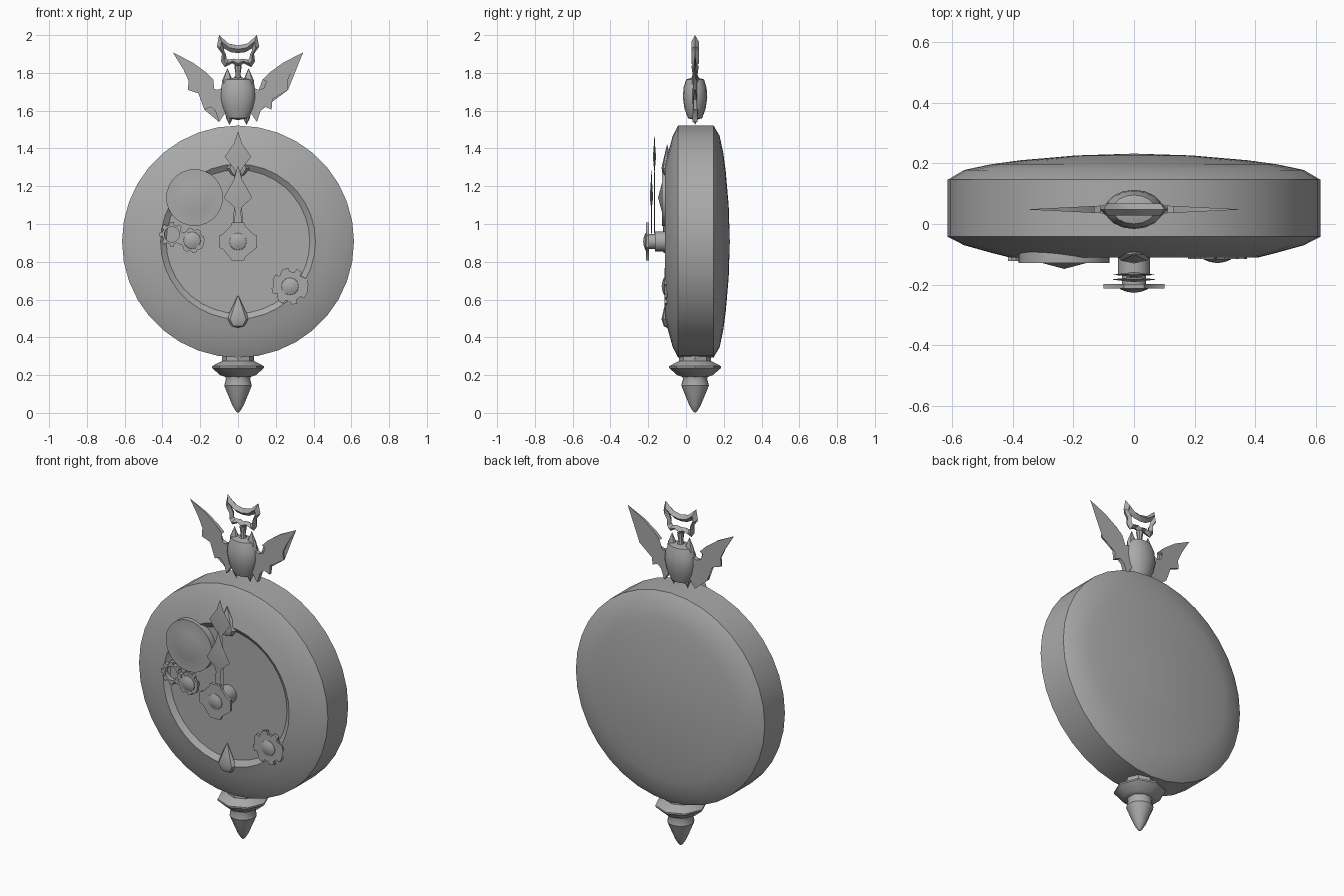
import bpy, bmesh, math
from mathutils import Vector

if "Cube" in bpy.data.objects:
    bpy.data.objects.remove(bpy.data.objects["Cube"])

grey = bpy.data.materials.new("plain grey")
grey.use_nodes = True
grey.diffuse_color = (0.4, 0.4, 0.4, 1)
grey.node_tree.nodes["Principled BSDF"].inputs["Base Color"].default_value = (0.4, 0.4, 0.4, 1)

MID_Y = 0.048      # depth of the finial and the winged crest
DIAL = (0, 0, 0.907)


def finish(name, bm, angle=35):
    bmesh.ops.recalc_face_normals(bm, faces=bm.faces)
    me = bpy.data.meshes.new(name)
    bm.to_mesh(me)
    bm.free()
    ob = bpy.data.objects.new(name, me)
    bpy.context.collection.objects.link(ob)
    me.materials.append(grey)
    bpy.ops.object.select_all(action='DESELECT')
    ob.select_set(True)
    bpy.context.view_layer.objects.active = ob
    bpy.ops.object.shade_smooth_by_angle(angle=math.radians(angle))
    return ob


def lathe(name, profile, centre, axis='Z', segs=32, squash=1, angle=35):
    """Revolve (radius, height) points around an axis; squash flattens y."""
    bm = bmesh.new()
    c = Vector(centre)
    rings = []
    for r, h in profile:
        ring = []
        for i in range(segs if r else 1):
            a = math.tau * i / segs
            u, v = r * math.cos(a), r * math.sin(a)
            ring.append(bm.verts.new(c + Vector((u, v * squash, h) if axis == 'Z' else (u, h, v))))
        rings.append(ring)
    for a, b in zip(rings, rings[1:]):
        for i in range(segs):
            j = (i + 1) % segs
            if len(a) == 1:
                bm.faces.new((a[0], b[i], b[j]))
            elif len(b) == 1:
                bm.faces.new((a[i], a[j], b[0]))
            else:
                bm.faces.new((a[i], a[j], b[j], b[i]))
    for ring in (rings[0], rings[-1]):
        if len(ring) > 1:
            bm.faces.new(ring)
    return finish(name, bm, angle)


def plate(name, outline, half, y=MID_Y):
    """Flat (x, z) outline; half(x) gives half the thickness."""
    bm = bmesh.new()
    front, back = [[bm.verts.new((x, y + s * half(x), z)) for x, z in outline] for s in (-1, 1)]
    bm.faces.new(front)
    bm.faces.new(back)
    for i in range(len(front)):
        j = (i + 1) % len(front)
        bm.faces.new((front[i], front[j], back[j], back[i]))
    bmesh.ops.triangulate(bm, faces=[f for f in bm.faces if len(f.verts) > 4])
    return finish(name, bm)


def frame(name, loops):
    """Closed skin through equal-length loops of (x, y, z)."""
    bm = bmesh.new()
    vs = [[bm.verts.new(p) for p in loop] for loop in loops]
    for a, b in zip(vs, vs[1:] + vs[:1]):
        for i in range(len(a)):
            j = (i + 1) % len(a)
            bm.faces.new((a[i], a[j], b[j], b[i]))
    return finish(name, bm)


def gear_outline(x, z, r, teeth, depth, phase=0):
    pts = []
    for t in range(teeth):
        for f, rr in ((-.3, r - depth), (-.2, r), (.2, r), (.3, r - depth)):
            a = math.tau * (t + f) / teeth + phase
            pts.append((x + rr * math.cos(a), z + rr * math.sin(a)))
    return pts


# Case: thick disc with a domed back and a recessed dial
lathe("clock_case", [(0, .232), (.19, .226), (.375, .21), (.47, .197), (.56, .178), (.614, .146),
                     (.614, -.042), (.56, -.07), (.47, -.095), (.41, -.11), (.38, -.088), (0, -.088)],
      DIAL, 'Y', 36)

# Gears on the dial
lathe("large_wheel", [(0, -.08), (.15, -.08), (.15, -.128), (.075, -.128), (0, -.148)],
      (-.23, 0, 1.14), 'Y', 32)
for name, x, z, r, n, d, y, ph in (("middle_gear", -.243, .913, .066, 8, .008, -.112, .2),
                                   ("lower_gear", .275, .67, .098, 8, .02, -.107, .25),
                                   ("hub_gear", 0, .907, .105, 4, .016, -.205, 0)):
    plate(name, gear_outline(x, z, r, n, d, ph), lambda x: .008, y)
    lathe(name + "_boss", [(.05, 0), (.045, -.008), (.025, -.016), (0, -.02)],
          (x, y - .002, z), 'Y', 12)
ring = gear_outline(-.35, .945, .066, 8, .014)
inner = gear_outline(-.35, .945, .04, 8, 0)
frame("small_ring_gear", [[(x, y, z) for x, z in o] for o, y in
                          ((ring, -.122), (ring, -.095), (inner, -.095), (inner, -.122))])

# Hub and hands
lathe("hub", [(.053, -.08), (.053, -.165), (.04, -.165), (.04, -.2)], DIAL, 'Y', 16)
lathe("minute_hand", [(.024, .95), (.02, 1.25), (.012, 1.28), (.07, 1.357), (.022, 1.425), (0, 1.49)],
      (0, -.167, 0), 'Z', 4, .12)
lathe("hour_hand", [(.022, .95), (.016, 1.07), (.022, 1.09), (.075, 1.14), (.022, 1.235), (0, 1.31)],
      (0, -.183, 0), 'Z', 4, .12)

# Teardrop hour markers
for name, z in (("lower_marker", .45), ("upper_marker", 1.25)):
    lathe(name, [(0, 0), (.035, .01), (.06, .045), (.035, .1), (0, .175)], (0, -.1, z), 'Z', 8, .5)

# Finial under the case
lathe("finial_collar", [(.085, .33), (.085, .275), (.138, .247), (.138, .238), (.095, .2), (.066, .19)],
      (0, MID_Y, 0), 'Z', 8)
lathe("finial_spike", [(.07, .2), (.064, .18), (.073, .145), (.055, .1), (.03, .04), (.012, .01), (0, 0)],
      (0, MID_Y, 0), 'Z', 16)

# Winged crest: body, ears, feet and wings
lathe("crest_body", [(0, 1.55), (.055, 1.56), (.082, 1.61), (.095, 1.67), (.09, 1.72), (.07, 1.765), (0, 1.78)],
      (0, MID_Y, 0), 'Z', 16, .68, 50)
lathe("crest_neck", [(.03, 1.75), (.013, 1.79), (.02, 1.84)], (0, MID_Y, 0), 'Z', 8)
WING = [(.345, 1.908), (.24, 1.855), (.165, 1.80), (.13, 1.765), (.15, 1.755), (.137, 1.72), (.11, 1.71),
        (.08, 1.72), (.06, 1.60), (.10, 1.54), (.12, 1.60), (.145, 1.62), (.178, 1.605), (.182, 1.66),
        (.21, 1.692), (.265, 1.71), (.262, 1.76), (.29, 1.82)]
for side, s in (("left", 1), ("right", -1)):
    plate(side + "_wing", [(s * x, z) for x, z in WING], lambda x: .018 * (1 - abs(x) / .36))
    lathe(side + "_ear", [(.034, 1.70), (.028, 1.76), (0, 1.825)], (s * .056, MID_Y, 0), 'Z', 8, .7)
    lathe(side + "_foot", [(0, 1.525), (.018, 1.56), (.026, 1.61)], (s * .045, MID_Y, 0), 'Z', 8)

# Horned open crown: half outlines mirrored, ridged along the middle
outer = [(0, 1.945), (.05, 1.955), (.1, 2.0), (.112, 1.94), (.085, 1.90), (.09, 1.86), (.07, 1.83),
         (.03, 1.85), (0, 1.83)]
hole = [(0, 1.905), (.04, 1.91), (.075, 1.93), (.075, 1.92), (.065, 1.90), (.06, 1.875), (.05, 1.87),
        (.025, 1.875), (0, 1.87)]


def mirrored(half):
    return half + [(-x, z) for x, z in half[-2:0:-1]]


def ridge(s):
    return [((a + c) / 2, MID_Y + s * .02, (b + d) / 2) for (a, b), (c, d) in zip(mirrored(outer), mirrored(hole))]


frame("crest_crown", [[(x, MID_Y, z) for x, z in mirrored(outer)], ridge(-1),
                      [(x, MID_Y, z) for x, z in mirrored(hole)], ridge(1)])
